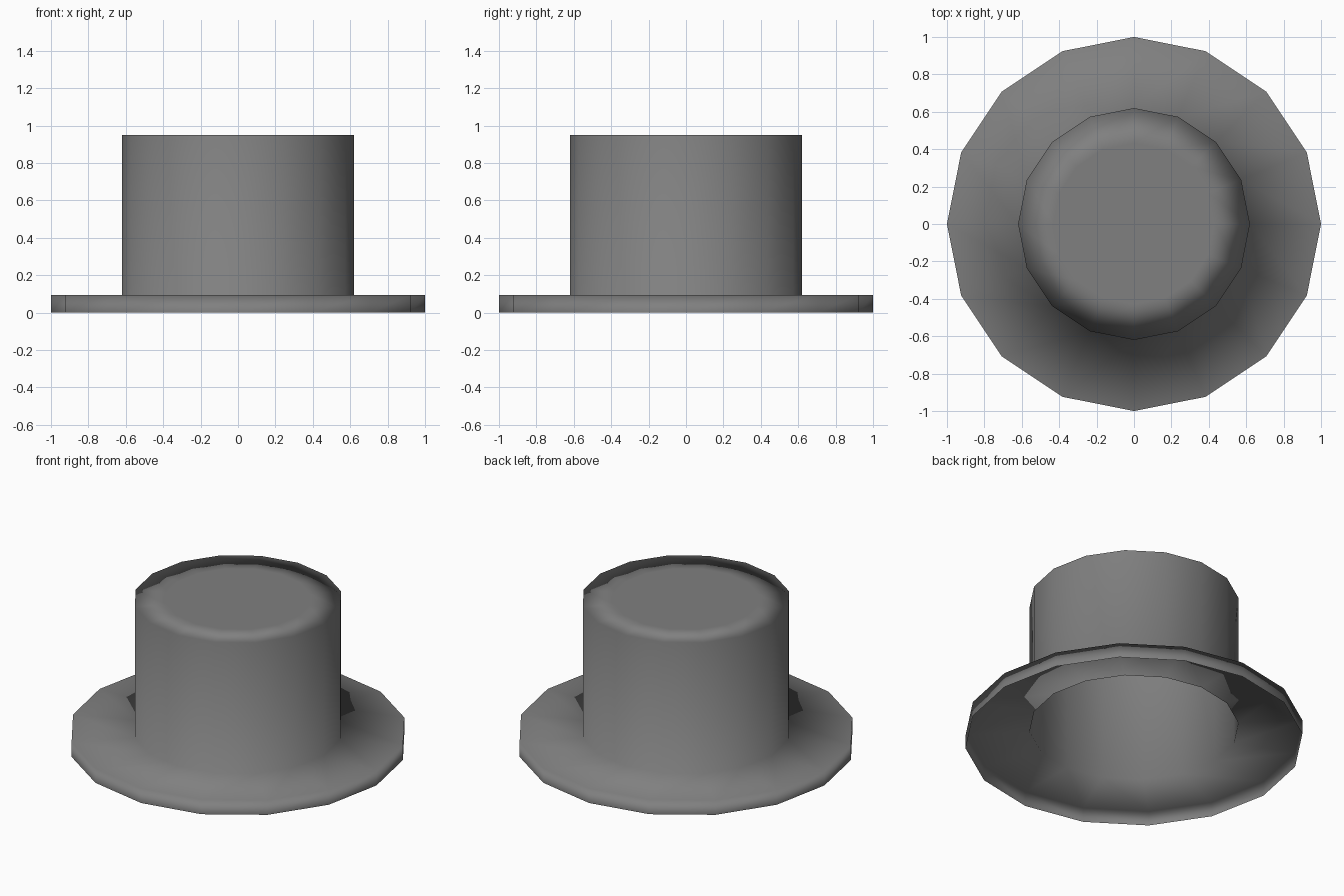
import bpy
import bmesh
from math import cos, sin, tau

cube = bpy.data.objects.get("Cube")
if cube:
    bpy.data.objects.remove(cube, do_unlink=True)

SIDES = 16

# One plain grey felt
felt = bpy.data.materials.new("grey_felt")
felt.use_nodes = True
grey = (0.214, 0.214, 0.214, 1)
felt.diffuse_color = grey
felt.node_tree.nodes["Principled BSDF"].inputs["Base Color"].default_value = grey

# Profile as (radius, height): lip hem, lip top, crown base, crown rim, flat top
profile = [(1, 0), (1, 0.095), (0.62, 0.095), (0.62, 0.95), (0.43, 0.95)]

# Turn the profile into a hollow, single-walled shell that is open below
bm = bmesh.new()
rings = [[bm.verts.new((r * cos(tau * i / SIDES), r * sin(tau * i / SIDES), z))
          for i in range(SIDES)] for r, z in profile]
for low, high in zip(rings, rings[1:]):
    for i in range(SIDES):
        j = (i + 1) % SIDES
        bm.faces.new((low[i], low[j], high[j], high[i]))
bm.faces.new(rings[-1])
for face in bm.faces:
    face.smooth = True

mesh = bpy.data.meshes.new("hat")
bm.to_mesh(mesh)
bm.free()
mesh.materials.append(felt)
hat = bpy.data.objects.new("hat", mesh)
bpy.context.collection.objects.link(hat)

# Soft shading across every edge, weighted by face area
soft = hat.modifiers.new("soft_normals", 'WEIGHTED_NORMAL')
soft.mode = 'FACE_AREA'
soft.weight = 50
